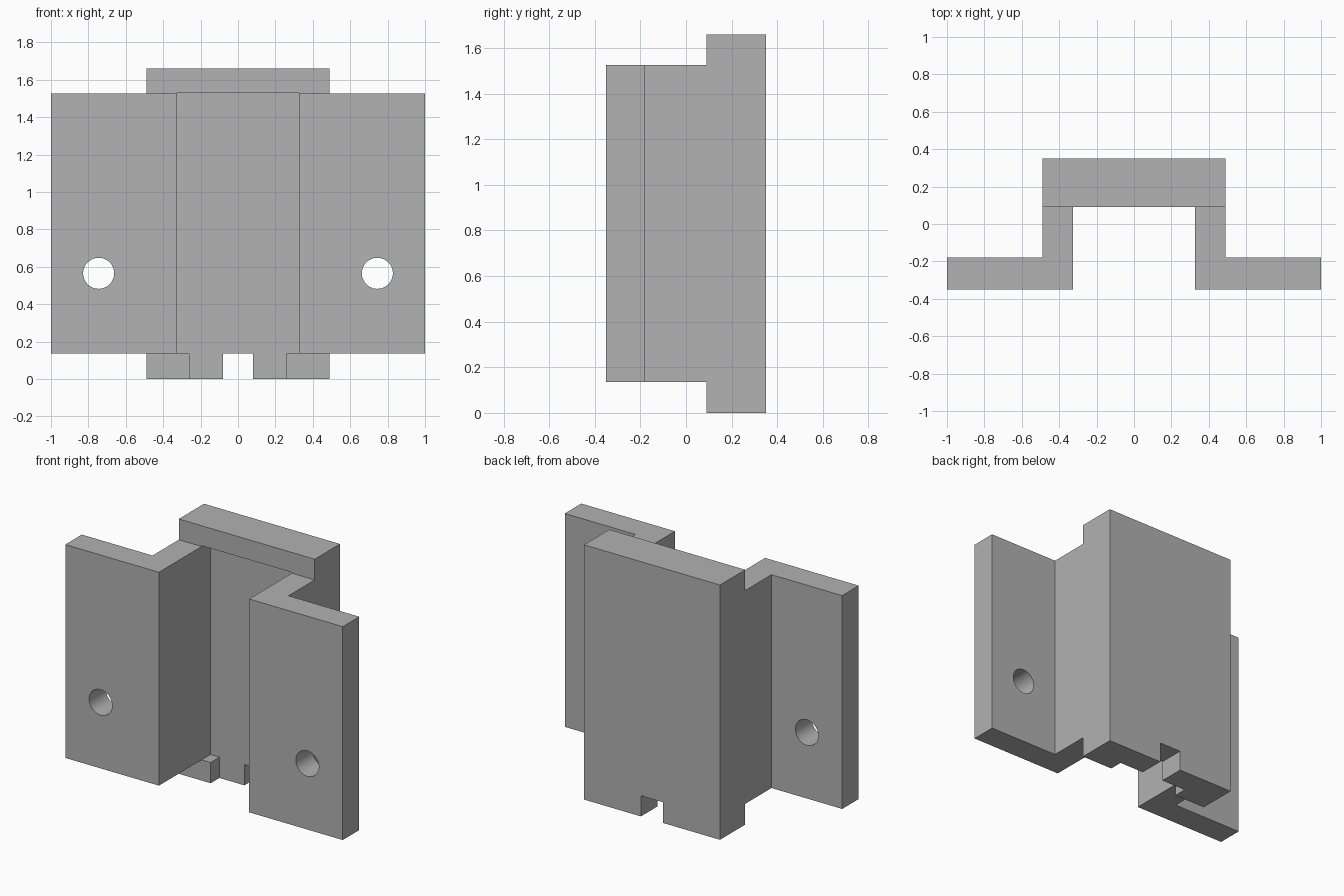
import bpy
import bmesh
import math

cube = bpy.data.objects.get("Cube")
if cube:
    bpy.data.objects.remove(cube, do_unlink=True)

# Single flat grey
GREY = (0.445, 0.445, 0.445, 1.0)
grey = bpy.data.materials.new("plain grey")
grey.use_nodes = True
grey.diffuse_color = GREY
grey.node_tree.nodes["Principled BSDF"].inputs["Base Color"].default_value = GREY

# Shared dimensions
PLATE_X, PLATE_FRONT, BACK = 0.49, 0.09, 0.35
CHANNEL_X, CHANNEL_BACK = 0.325, 0.18
WING_LOW, WING_HIGH, TOP = 0.135, 1.525, 1.66
WING_BACK = -0.18


def prism(name, outline, low, high):
    """Extrude an x-y outline from low to high."""
    bm = bmesh.new()
    base = bm.faces.new([bm.verts.new((x, y, low)) for x, y in outline])
    top = bmesh.ops.extrude_face_region(bm, geom=[base])["geom"]
    verts = [v for v in top if isinstance(v, bmesh.types.BMVert)]
    bmesh.ops.translate(bm, verts=verts, vec=(0, 0, high - low))
    bmesh.ops.recalc_face_normals(bm, faces=bm.faces)
    mesh = bpy.data.meshes.new(name)
    bm.to_mesh(mesh)
    bm.free()
    obj = bpy.data.objects.new(name, mesh)
    bpy.context.collection.objects.link(obj)
    mesh.materials.append(grey)
    return obj


def box(name, half_x, y0, y1, z0, z1):
    outline = [(-half_x, y0), (half_x, y0), (half_x, y1), (-half_x, y1)]
    return prism(name, outline, z0, z1)


def combine(target, tool, operation):
    """Apply one boolean to the target and discard the tool."""
    tool.hide_render = True
    mod = target.modifiers.new(operation.lower(), 'BOOLEAN')
    mod.operation = operation
    mod.solver = 'EXACT'
    mod.object = tool
    bpy.ops.object.select_all(action='DESELECT')
    bpy.context.view_layer.objects.active = target
    target.select_set(True)
    bpy.ops.object.modifier_apply(modifier=mod.name)
    bpy.data.objects.remove(tool, do_unlink=True)


# Thick back plate
bracket = box("channel_bracket", PLATE_X, PLATE_FRONT, BACK, 0, TOP)

# L-shaped side wings: a web and a mounting flange on each side
wing = [(CHANNEL_X, -BACK), (1, -BACK), (1, WING_BACK), (PLATE_X, WING_BACK),
        (PLATE_X, CHANNEL_BACK), (CHANNEL_X, CHANNEL_BACK)]
for side in (-1, 1):
    outline = [(side * x, y) for x, y in wing]
    combine(bracket, prism("wing", outline, WING_LOW, WING_HIGH), 'UNION')

# Recessed channel, foot recess and bottom notch
combine(bracket, box("channel_cut", CHANNEL_X, -0.5, CHANNEL_BACK,
                     WING_LOW, 1.53), 'DIFFERENCE')
combine(bracket, box("foot_recess", 0.26, -0.5, CHANNEL_BACK,
                     -0.1, 0.3), 'DIFFERENCE')
combine(bracket, box("bottom_notch", 0.08, 0, 0.5,
                     -0.1, WING_LOW), 'DIFFERENCE')

# Round screw holes through the flanges
for side in (-1, 1):
    bpy.ops.mesh.primitive_cylinder_add(
        vertices=48, radius=0.083, depth=0.5,
        location=(side * 0.745, -0.27, 0.565), rotation=(math.pi / 2, 0, 0))
    drill = bpy.context.object
    drill.data.materials.append(grey)
    combine(bracket, drill, 'DIFFERENCE')

# Smooth hole walls, sharp edges elsewhere
bpy.ops.object.select_all(action='DESELECT')
bpy.context.view_layer.objects.active = bracket
bracket.select_set(True)
bpy.ops.object.shade_smooth_by_angle(angle=math.radians(30))
